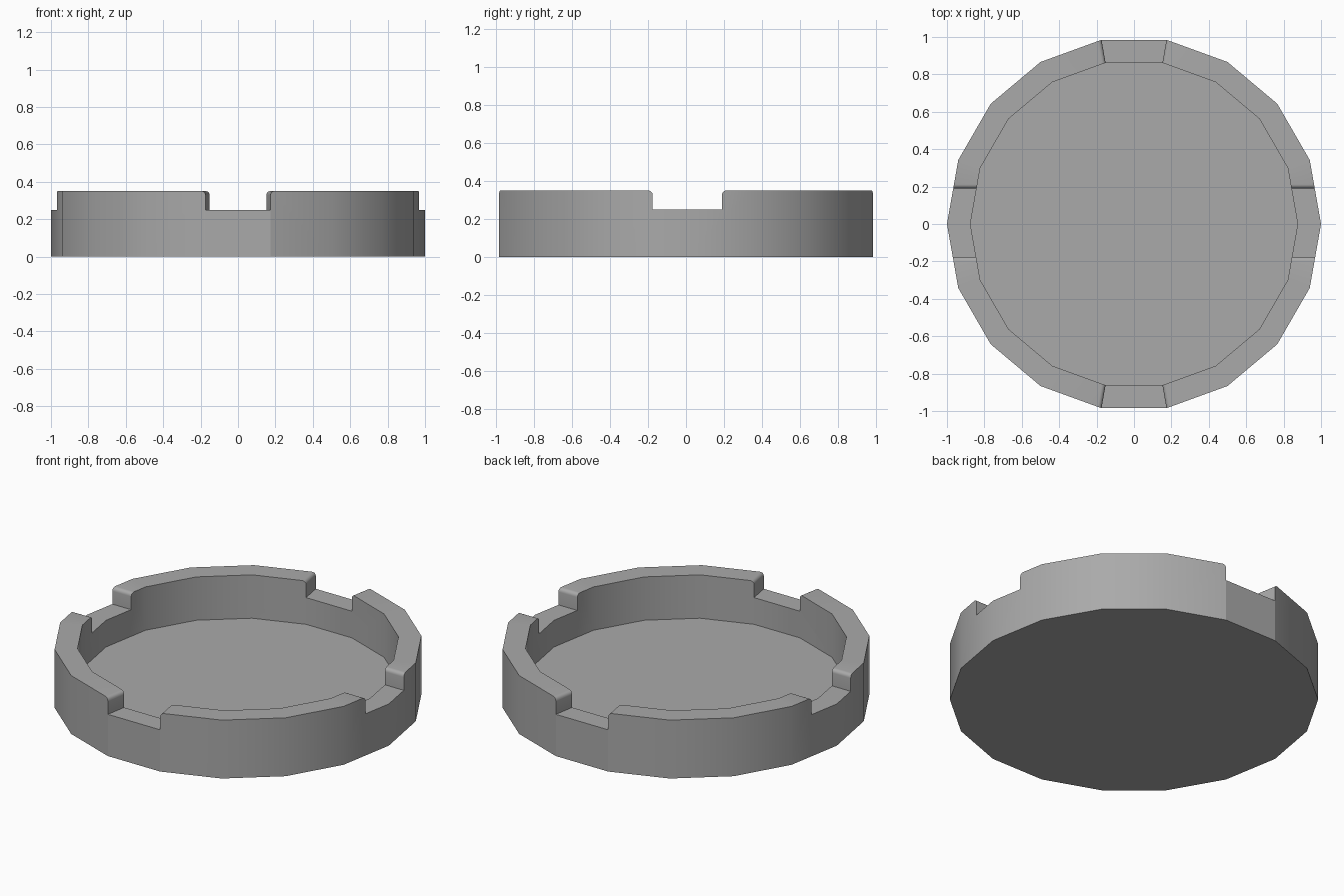
import bpy, bmesh, math

if "Cube" in bpy.data.objects:
    bpy.data.objects.remove(bpy.data.objects["Cube"], do_unlink=True)

SIDES, HEIGHT, FLOOR, NOTCH, ROUND = 18, 0.35, 0.09, 0.25, 0.022


def make_object(name, bm):
    bmesh.ops.recalc_face_normals(bm, faces=bm.faces)
    mesh = bpy.data.meshes.new(name)
    bm.to_mesh(mesh)
    bm.free()
    obj = bpy.data.objects.new(name, mesh)
    bpy.context.collection.objects.link(obj)
    return obj


def ring(bm, radius, z):
    angles = [math.tau * i / SIDES for i in range(SIDES)]
    return [bm.verts.new((radius * math.cos(a), radius * math.sin(a), z)) for a in angles]


def bridge(bm, a, b):
    for i in range(len(a)):
        j = (i + 1) % len(a)
        bm.faces.new((a[i], a[j], b[j], b[i]))


def notch_section(bm, dist, low, high, place):
    """Slot outline that flares at the rim to leave rounded corners."""
    pts = [(low, NOTCH), (high, NOTCH)]
    arc = [math.radians(a) for a in range(0, 91, 18)]
    curve = [(ROUND * (1 - math.cos(a)), HEIGHT - ROUND + ROUND * math.sin(a)) for a in arc]
    pts += [(high + t, z) for t, z in curve] + [(high + ROUND, HEIGHT + 0.1)]
    pts += [(low - ROUND, HEIGHT + 0.1)] + [(low - t, z) for t, z in reversed(curve)]
    return [bm.verts.new(place(dist, t, z)) for t, z in pts]


def cut_notch(target, near, far, place):
    bm = bmesh.new()
    a = notch_section(bm, *near, place)
    b = notch_section(bm, *far, place)
    bridge(bm, a, b)
    bm.faces.new(a)
    bm.faces.new(b)
    cutter = make_object("notch_cutter", bm)
    cutter.hide_render = True
    mod = target.modifiers.new("notch", 'BOOLEAN')
    mod.operation, mod.solver, mod.object = 'DIFFERENCE', 'EXACT', cutter
    bpy.context.view_layer.objects.active = target
    bpy.ops.object.modifier_apply(modifier=mod.name)
    bpy.data.objects.remove(cutter, do_unlink=True)


# Round tray: outer wall, rim, inner wall, floor and underside
bm = bmesh.new()
rings = [ring(bm, r, z) for r, z in ((1, 0), (1, HEIGHT), (0.875, HEIGHT), (0.875, FLOOR))]
for a, b in zip(rings, rings[1:]):
    bridge(bm, a, b)
bm.faces.new(rings[0])
bm.faces.new(rings[-1])
tray = make_object("round_tray", bm)

# Wedge notches at front and back, straight notches at the sides
slope = math.tan(math.pi / SIDES)
for s in (-1, 1):
    wedge = [(d, -d * slope, d * slope) for d in (0.7, 1.1)]
    cut_notch(tray, *wedge, lambda d, t, z: (t, s * d, z))
    straight = [(d, -0.176, 0.19) for d in (0.7, 1.1)]
    cut_notch(tray, *straight, lambda d, t, z: (s * d, t, z))

# Grey material
grey = bpy.data.materials.new("plain_grey")
grey.use_nodes = True
colour = (0.4, 0.4, 0.4, 1)
grey.diffuse_color = colour
grey.node_tree.nodes["Principled BSDF"].inputs["Base Color"].default_value = colour
tray.data.materials.clear()
tray.data.materials.append(grey)
for p in tray.data.polygons:
    p.material_index = 0

bpy.ops.object.select_all(action='DESELECT')
tray.select_set(True)
bpy.context.view_layer.objects.active = tray
bpy.ops.object.shade_smooth_by_angle(angle=math.radians(30))
